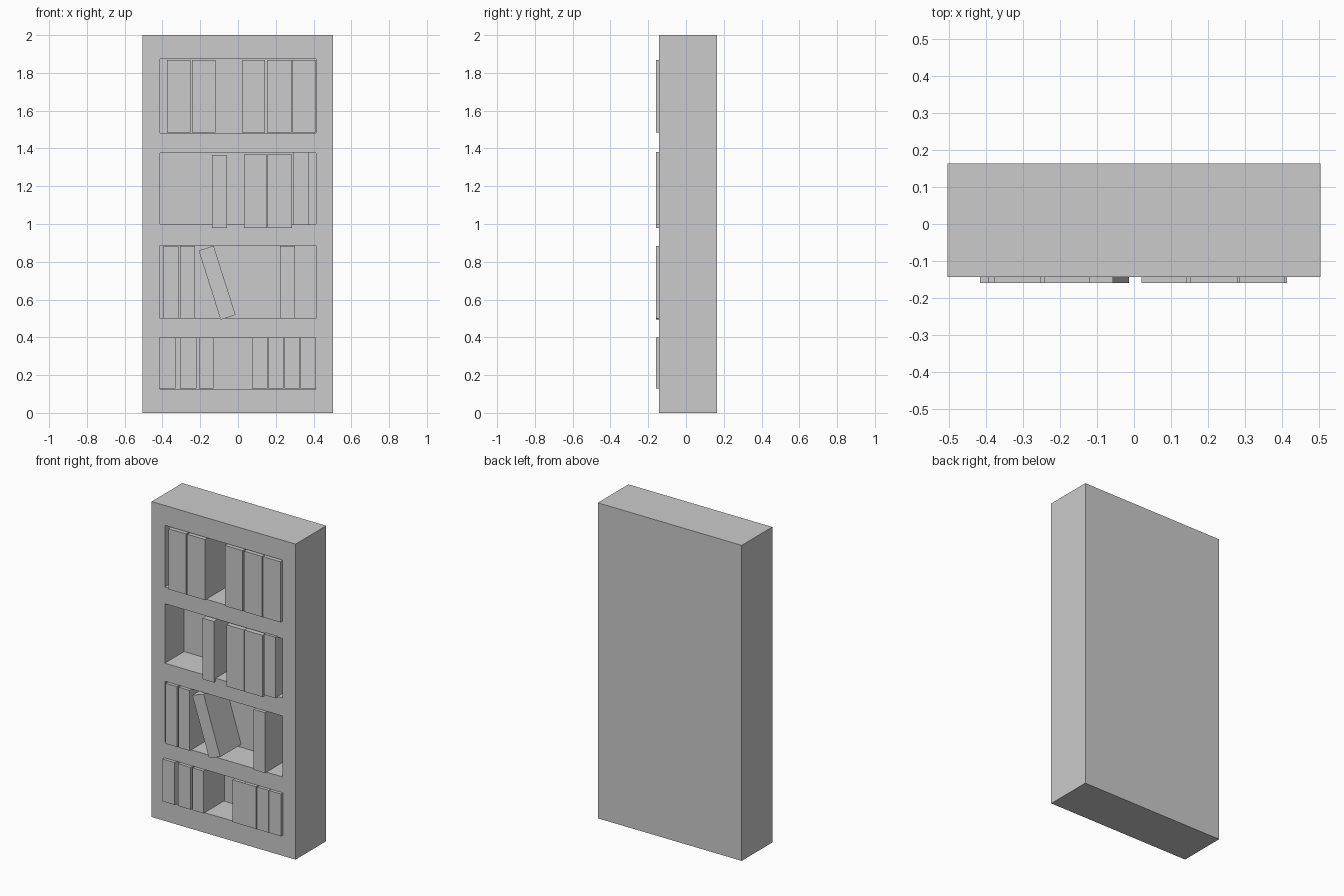
import bpy
import math

if "Cube" in bpy.data.objects:
    bpy.data.objects.remove(bpy.data.objects["Cube"])

FRONT, BACK_PANEL = -0.16, 0.05   # book fronts, inner back wall


def box(name, x, y, z, tilt=0.0):
    """Box from (min, max) ranges, optionally tilted about the y axis."""
    bpy.ops.mesh.primitive_cube_add(
        size=1, location=[(a + b) / 2 for a, b in (x, y, z)])
    ob = bpy.context.object
    ob.name = ob.data.name = name
    for v in ob.data.vertices:
        for i, (a, b) in enumerate((x, y, z)):
            v.co[i] *= b - a
    ob.rotation_euler.y = tilt
    return ob


# Bookcase body with one recess cut per shelf
case = box("bookcase", (-0.505, 0.504), (-0.143, 0.163), (0, 2))
for z in ((0.127, 0.40), (0.50, 0.886), (1.0, 1.377), (1.483, 1.874)):
    cutter = box("recess_cutter", (-0.413, 0.412), (-0.3, BACK_PANEL), z)
    cutter.hide_render = True
    mod = case.modifiers.new("recess", 'BOOLEAN')
    mod.operation = 'DIFFERENCE'
    mod.solver = 'EXACT'
    mod.object = cutter
    bpy.context.view_layer.objects.active = case
    bpy.ops.object.modifier_apply(modifier=mod.name)
    bpy.data.objects.remove(cutter)

# Upright books: (x min, x max, z min, z max) by row, bottom to top
rows = {
    "bottom": [(a, b, 0.13, 0.398) for a, b in (
        (-0.417, -0.332), (-0.308, -0.22), (-0.207, -0.131), (0.074, 0.156),
        (0.158, 0.24), (0.246, 0.327), (0.33, 0.414))],
    "lower": [(a, b, 0.501, 0.884) for a, b in (
        (-0.395, -0.316), (-0.306, -0.227), (0.222, 0.301))],
    "upper": [(-0.138, -0.057, 0.979, 1.366), (0.032, 0.154, 0.979, 1.369),
              (0.156, 0.285, 0.979, 1.369), (0.295, 0.376, 0.995, 1.382)],
    "top": [(a, b, 1.485, 1.869) for a, b in (
        (-0.377, -0.252), (-0.244, -0.12), (0.02, 0.143),
        (0.153, 0.282), (0.286, 0.409))],
}
for row, books in rows.items():
    for i, (x0, x1, z0, z1) in enumerate(books, 1):
        box(f"{row}_book_{i}", (x0, x1), (FRONT, BACK_PANEL), (z0, z1))

# Leaning book on the lower shelf, top tipped to the left
box("leaning_book", (-0.152, -0.069), (FRONT, BACK_PANEL), (0.497, 0.881),
    tilt=math.radians(-17.6))
